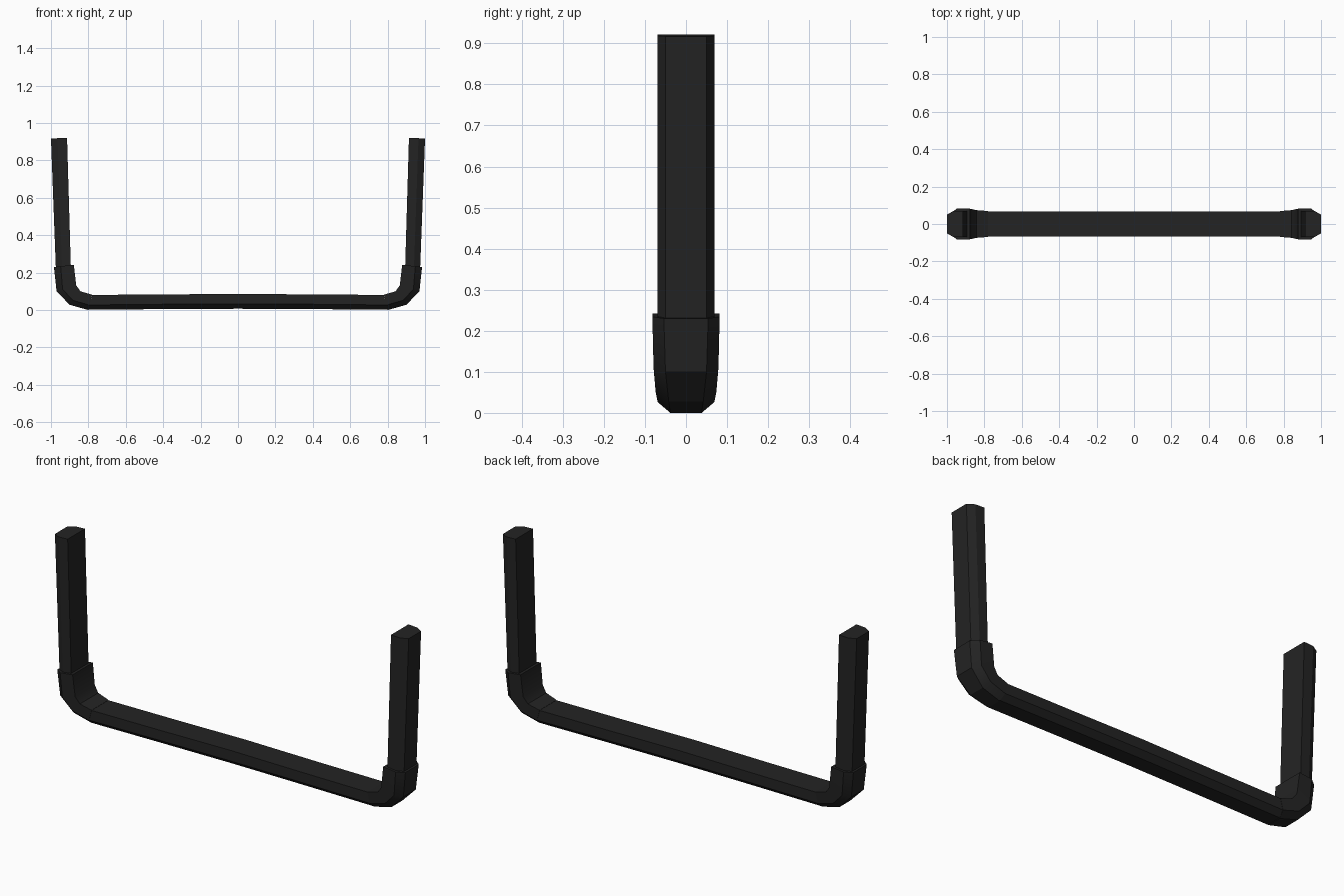
import bpy, bmesh, math

if "Cube" in bpy.data.objects:
    bpy.data.objects.remove(bpy.data.objects["Cube"])

black = bpy.data.materials.new("matte_black")
black.diffuse_color = (0.017, 0.017, 0.017, 1)
black.use_nodes = True
black.node_tree.nodes["Principled BSDF"].inputs["Base Color"].default_value = black.diffuse_color


def sweep(name, stations):
    """Loft a bar with a flat inner face and chamfered outer edges.
    Station: outer x,z / inner x,z / half width / half width of outer flat / chamfer depth."""
    bm = bmesh.new()
    rings = []
    for ox, oz, ix, iz, w, flat, depth in stations:
        t = depth / math.hypot(ix - ox, iz - oz)
        cx, cz = ox + (ix - ox) * t, oz + (iz - oz) * t
        pts = [(ox, -flat, oz), (ox, flat, oz), (cx, w, cz),
               (ix, w, iz), (ix, -w, iz), (cx, -w, cz)]
        rings.append([bm.verts.new(p) for p in pts])
    for a, b in zip(rings, rings[1:]):
        for i in range(6):
            j = (i + 1) % 6
            bm.faces.new((a[i], a[j], b[j], b[i]))
    bm.faces.new(rings[0])
    bm.faces.new(rings[-1])
    bmesh.ops.recalc_face_normals(bm, faces=bm.faces)
    me = bpy.data.meshes.new(name)
    bm.to_mesh(me)
    bm.free()
    me.materials.append(black)
    ob = bpy.data.objects.new(name, me)
    bpy.context.collection.objects.link(ob)
    bpy.ops.object.select_all(action='DESELECT')
    ob.select_set(True)
    bpy.context.view_layer.objects.active = ob
    bpy.ops.object.shade_smooth_by_angle(angle=math.radians(30))
    return ob


# crossbar, very slightly bowed upwards in the middle
sweep("crossbar", [
    (-0.80, 0.002, -0.78, 0.081, 0.068, 0.040, 0.026),
    (-0.40, 0.005, -0.40, 0.083, 0.068, 0.040, 0.026),
    (0.00, 0.007, 0.00, 0.087, 0.068, 0.040, 0.026),
    (0.40, 0.005, 0.40, 0.083, 0.068, 0.040, 0.026),
    (0.80, 0.002, 0.78, 0.081, 0.068, 0.040, 0.026)])

for side, s in (("left", -1), ("right", 1)):
    # upright post leaning slightly outwards
    sweep(side + "_post", [
        (s * 0.973, 0.20, s * 0.893, 0.203, 0.070, 0.050, 0.033),
        (s * 1.000, 0.917, s * 0.914, 0.921, 0.070, 0.050, 0.035)])
    # curved corner sleeve
    sweep(side + "_corner", [
        (s * 0.800, 0.000, s * 0.780, 0.082, 0.069, 0.038, 0.027),
        (s * 0.900, 0.028, s * 0.842, 0.100, 0.074, 0.042, 0.030),
        (s * 0.970, 0.100, s * 0.865, 0.132, 0.079, 0.050, 0.034),
        (s * 0.984, 0.230, s * 0.878, 0.242, 0.082, 0.054, 0.036)])
